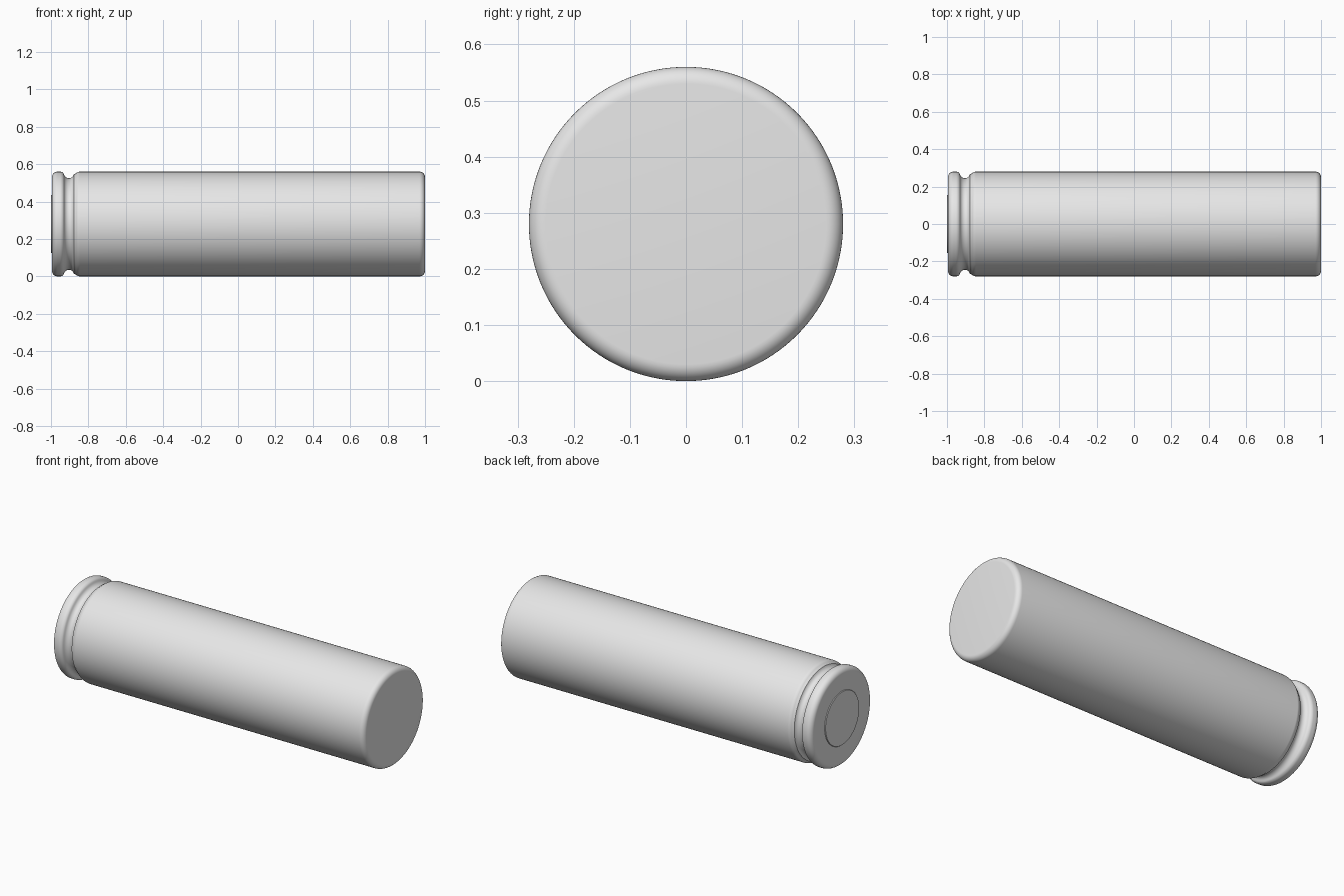
import bpy
import bmesh
import math
from mathutils import Matrix, Vector

RADIUS = 0.28
SEGMENTS = 128

cube = bpy.data.objects.get("Cube")
if cube:
    bpy.data.objects.remove(cube, do_unlink=True)

# One plain material
grey = bpy.data.materials.new("light_grey")
grey.use_nodes = True
colour = (0.8, 0.8, 0.8, 1)
grey.diffuse_color = colour
grey.node_tree.nodes["Principled BSDF"].inputs["Base Color"].default_value = colour


def arc(cx, cr, size, start, end, steps=8):
    """Points (x, radius) along a circular arc, angles in degrees."""
    angles = [math.radians(start + (end - start) * i / steps) for i in range(steps + 1)]
    return [(cx + size * math.cos(a), cr + size * math.sin(a)) for a in angles]


def lathe(name, profile):
    """Spin an (x, radius) profile around the lengthwise axis."""
    bm = bmesh.new()
    verts = [bm.verts.new((x, 0, r)) for x, r in profile]
    edges = [bm.edges.new(pair) for pair in zip(verts, verts[1:])]
    bmesh.ops.spin(bm, geom=verts + edges, cent=(0, 0, 0), axis=(1, 0, 0),
                   angle=math.tau, steps=SEGMENTS, use_duplicate=False)
    bmesh.ops.remove_doubles(bm, verts=bm.verts, dist=1e-5)
    bmesh.ops.recalc_face_normals(bm, faces=bm.faces)
    bmesh.ops.transform(bm, matrix=Matrix.Translation(Vector((0, 0, RADIUS))), verts=bm.verts)
    mesh = bpy.data.meshes.new(name)
    bm.to_mesh(mesh)
    bm.free()
    mesh.materials.append(grey)
    obj = bpy.data.objects.new(name, mesh)
    bpy.context.collection.objects.link(obj)
    bpy.ops.object.select_all(action="DESELECT")
    obj.select_set(True)
    bpy.context.view_layer.objects.active = obj
    bpy.ops.object.shade_smooth_by_angle(angle=math.radians(35))
    return obj


# Casing: rounded rim, crimped neck groove, long body, rounded far end
rim = arc(-0.965, 0.25, 0.03, 180, 90) + arc(-0.952, 0.255, 0.025, 90, 40)
groove = arc(-0.904, 0.272, 0.027, 195, 345, 12)
shoulder = arc(-0.845, 0.25, 0.03, 135, 90)
far_end = arc(0.97, 0.25, 0.03, 90, 0)
lathe("casing", [(-0.995, 0)] + rim + groove + shoulder + far_end + [(1, 0)])

# Slightly raised disc on the rim end
lathe("end_contact", [(-0.99, 0.155), (-0.998, 0.155), (-1, 0.153), (-1, 0)])
